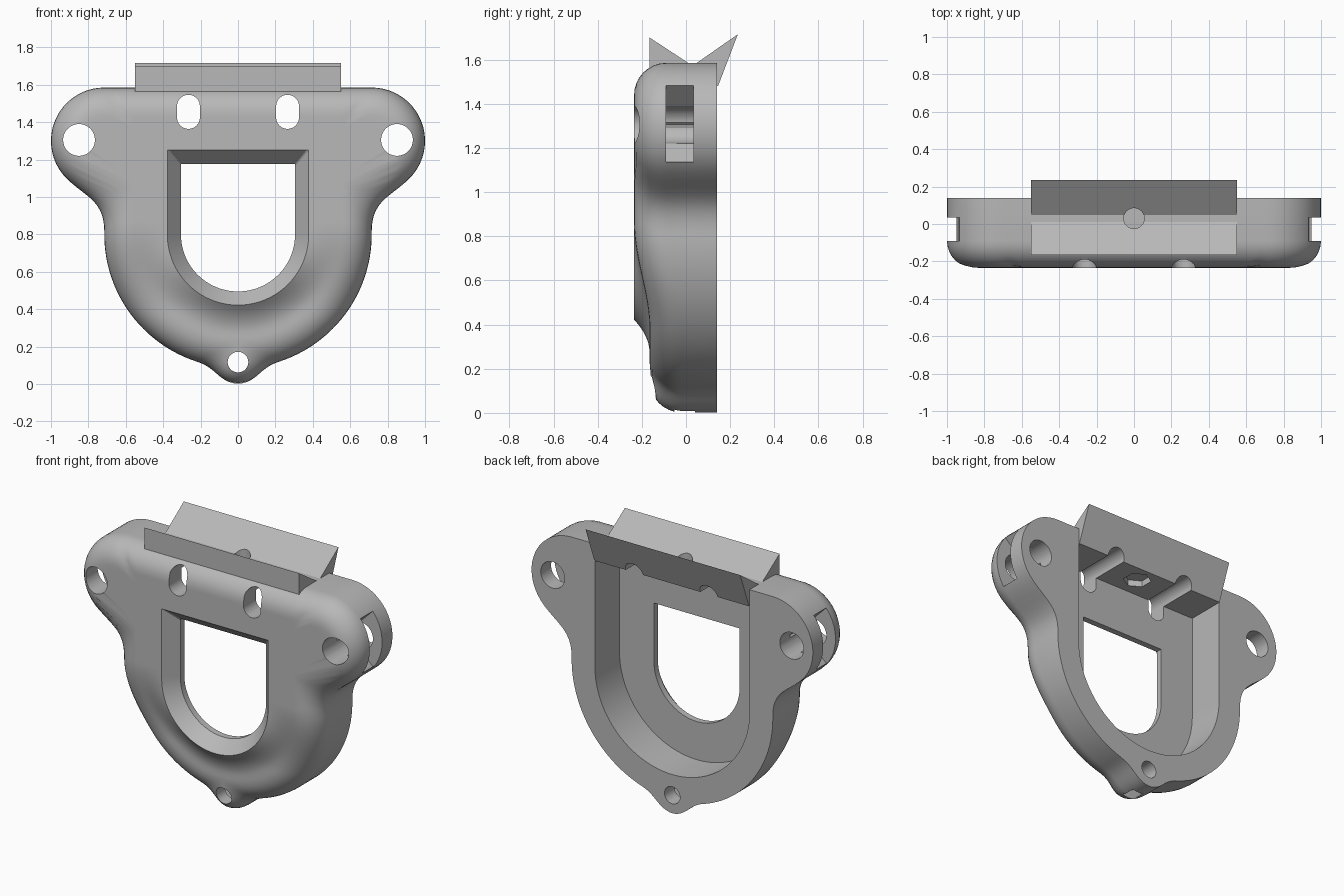
import bpy, bmesh, math
from mathutils import Matrix

cube = bpy.data.objects.get("Cube")
if cube:
    bpy.data.objects.remove(cube, do_unlink=True)

grey = bpy.data.materials.new("light grey plastic")
grey.use_nodes = True
colour = (0.48, 0.48, 0.48, 1)
grey.diffuse_color = colour
grey.node_tree.nodes["Principled BSDF"].inputs["Base Color"].default_value = colour

FRONT, FLOOR, BACK = -0.235, -0.11, 0.14
ROUND = 0.145
MID = 0.8          # height of the centre of the round lower half


def clamp(v):
    return max(0.0, min(1.0, v))


def smin(a, b, k):
    h = max(k - abs(a - b), 0) / k
    return min(a, b) - h * h * k / 4


def u_shape(x, z, half, top):
    side = math.hypot(x, z - MID) if z < MID else abs(x)
    return max(side - half, z - top)


# Outer outline: round body, two ears and a bottom tab, blended
def outline(x, z):
    body = u_shape(x, z, 0.715, 9)
    ear = math.hypot(abs(x) - 0.715, z - 1.30) - 0.285
    tab = math.hypot(x, z - 0.108) - 0.103
    shape = smin(body, ear, max(0.001, 0.2 * clamp((1.3 - z) / 0.2)))
    return max(smin(shape, tab, 0.12), z - 1.585)


def ray_hit(field, angle, level=0.0):
    lo, hi = 0.0, 1.5
    for _ in range(32):
        r = (lo + hi) / 2
        if field(r * math.cos(angle), MID + r * math.sin(angle)) < level:
            lo = r
        else:
            hi = r
    return lo


def window(x, z):
    return u_shape(x, z, 0.378, 1.25)


def window_back(x, z):
    return u_shape(x, z, 0.305, 1.175)


def cavity(x, z):
    return u_shape(x, z, 0.55, 1.485)


# Front surface: sinks toward the bottom, with a raised collar at the window
def front_level(x, z):
    s = clamp((0.86 - z) / 0.48)
    sink = 0.07 * s * s * (3 - 2 * s)
    collar = (1 - clamp(window(x, z) / 0.15)) ** 2
    return FRONT + sink * (1 - collar)


angles = {round(2 * math.pi * i / 288, 5) for i in range(288)}
for cx, cz in ((0.378, 1.25), (0.305, 1.175), (0.55, 1.485)):
    a = math.atan2(cz - MID, cx)
    angles |= {a, math.pi - a}
angles = sorted(angles)


def loop_points(field, level, depth):
    pts = []
    for a in angles:
        r = ray_hit(field, a, level)
        x, z = r * math.cos(a), MID + r * math.sin(a)
        pts.append((x, depth(x, z), z))
    return pts


def flat(y):
    return lambda x, z: y


def make_object(name, bm):
    bmesh.ops.recalc_face_normals(bm, faces=bm.faces)
    mesh = bpy.data.meshes.new(name)
    bm.to_mesh(mesh)
    bm.free()
    mesh.materials.append(grey)
    obj = bpy.data.objects.new(name, mesh)
    bpy.context.collection.objects.link(obj)
    return obj


# Body lofted from the back rim, around the front, into the rear cavity
loops = [loop_points(outline, 0, flat(BACK))]
for i in range(9):
    t = math.pi / 2 * i / 8
    d = ROUND * (1 - math.cos(t))
    loops.append(loop_points(outline, -d, lambda x, z, t=t:
                             front_level(x, z) + ROUND * (1 - math.sin(t))))
outer, inner = loops[-1], loop_points(window, 0, flat(FRONT))
for i in range(1, 14):
    t = i / 14
    ring = []
    for p, q in zip(outer, inner):
        x, z = p[0] + (q[0] - p[0]) * t, p[2] + (q[2] - p[2]) * t
        ring.append((x, front_level(x, z), z))
    loops.append(ring)
loops += [inner,
          loop_points(window_back, 0, flat(-0.15)),
          loop_points(window_back, 0, flat(FLOOR)),
          loop_points(cavity, 0, flat(FLOOR)),
          loop_points(cavity, 0, flat(BACK))]
bm = bmesh.new()
rings = [[bm.verts.new(p) for p in loop] for loop in loops]
n = len(angles)
for j, ring in enumerate(rings):
    nxt = rings[(j + 1) % len(rings)]
    for i in range(n):
        k = (i + 1) % n
        bm.faces.new((ring[i], ring[k], nxt[k], nxt[i]))
body = make_object("frame_body", bm)


def prism(name, profile, lo, hi, axis):
    """Extrude a 2D profile along x, y or z."""
    place = {"x": lambda a, b, t: (t, a, b),
             "y": lambda a, b, t: (a, t, b),
             "z": lambda a, b, t: (a, b, t)}[axis]
    bm = bmesh.new()
    ends = [[bm.verts.new(place(a, b, t)) for a, b in profile] for t in (lo, hi)]
    bm.faces.new(ends[0])
    bm.faces.new(ends[1])
    m = len(profile)
    for i in range(m):
        k = (i + 1) % m
        bm.faces.new((ends[0][i], ends[0][k], ends[1][k], ends[1][i]))
    return make_object(name, bm)


def circle(cx, cy, r, sides=40, stretch=0.0):
    pts = []
    for i in range(sides):
        a = 2 * math.pi * (i + 0.5) / sides
        pts.append((cx + r * math.cos(a),
                    cy + r * math.sin(a) + math.copysign(stretch, math.sin(a))))
    return pts


def diamond(cx, cy, r):
    return [(cx + r, cy), (cx, cy + r), (cx - r, cy), (cx, cy - r)]


def combine(tool, operation):
    mod = body.modifiers.new(tool.name, "BOOLEAN")
    mod.operation, mod.object, mod.solver = operation, tool, "EXACT"
    bpy.context.view_layer.objects.active = body
    bpy.ops.object.modifier_apply(modifier=mod.name)
    bpy.data.objects.remove(tool, do_unlink=True)


# Top cradle with a V groove
combine(prism("v_cradle", [(-0.165, 1.70), (0.03, 1.572), (0.235, 1.715),
                           (0.145, 1.48), (-0.165, 1.48)], -0.55, 0.55, "x"), "UNION")

# Strap slots, ear holes and ear notches on both sides
for s in (-1, 1):
    combine(prism("strap_slot", circle(s * 0.265, 1.455, 0.061, 40, 0.03),
                  -0.5, 0.5, "y"), "DIFFERENCE")
    combine(prism("ear_hole", circle(s * 0.85, 1.305, 0.085), -0.5, 0.5, "y"), "DIFFERENCE")
    combine(prism("ear_notch", diamond(s * 0.936, 1.305, 0.18), -0.09, 0.035, "y"), "DIFFERENCE")

# Bottom tab hole and notch, bolt recess and nut pocket
combine(prism("tab_hole", circle(0, 0.117, 0.055), -0.5, 0.5, "y"), "DIFFERENCE")
combine(prism("tab_notch", diamond(0, 0.068, 0.1), -0.053, 0.04, "y"), "DIFFERENCE")
combine(prism("bolt_recess", circle(0, 0.03, 0.055), 1.545, 1.9, "z"), "DIFFERENCE")
combine(prism("nut_pocket", circle(0, 0.03, 0.085, 6), 1.4, 1.52, "z"), "DIFFERENCE")

bpy.ops.object.select_all(action="DESELECT")
body.select_set(True)
bpy.context.view_layer.objects.active = body
bpy.ops.object.shade_smooth_by_angle(angle=math.radians(30))
